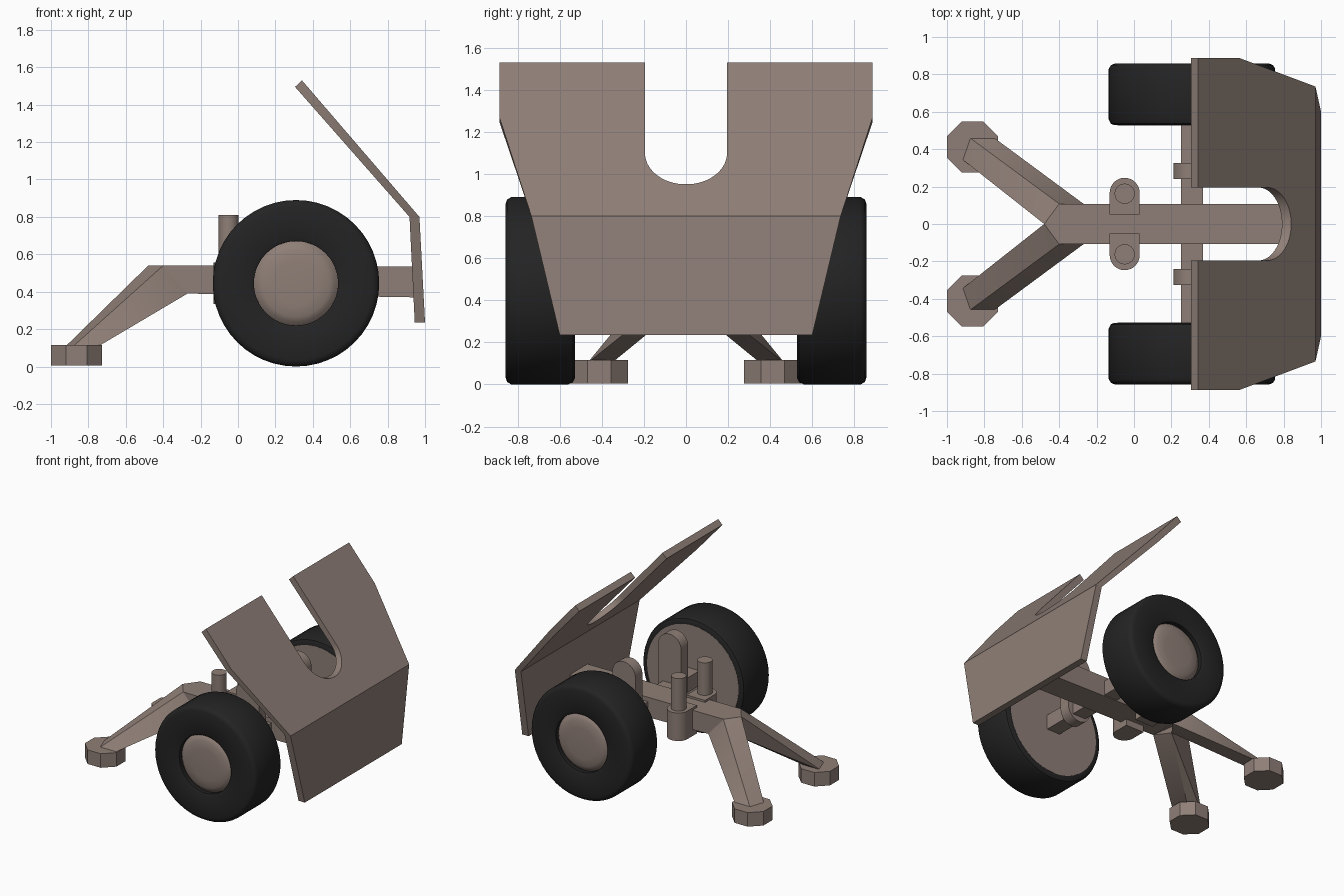
import bpy, bmesh, math

if "Cube" in bpy.data.objects:
    bpy.data.objects.remove(bpy.data.objects["Cube"])


def material(name, rgb):
    m = bpy.data.materials.new(name)
    m.diffuse_color = (*rgb, 1)
    m.use_nodes = True
    m.node_tree.nodes["Principled BSDF"].inputs["Base Color"].default_value = m.diffuse_color
    return m


METAL = material("brown_paint", (0.275, 0.212, 0.184))
RUBBER = material("black_rubber", (0.017, 0.017, 0.018))


def finish(name, bm, mat, angle=35):
    bmesh.ops.recalc_face_normals(bm, faces=bm.faces[:])
    me = bpy.data.meshes.new(name)
    bm.to_mesh(me)
    bm.free()
    me.polygons.foreach_set("use_smooth", [True] * len(me.polygons))
    me.set_sharp_from_angle(angle=math.radians(angle))
    me.materials.append(mat)
    ob = bpy.data.objects.new(name, me)
    bpy.context.collection.objects.link(ob)
    return ob


def hull(name, points, mat=METAL):
    bm = bmesh.new()
    for p in points:
        bm.verts.new(p)
    bmesh.ops.convex_hull(bm, input=bm.verts[:])
    bmesh.ops.dissolve_limit(bm, angle_limit=0.01, verts=bm.verts[:], edges=bm.edges[:])
    return finish(name, bm, mat, 30)


def loft(name, ring_a, ring_b, mat=METAL, angle=35):
    """Solid between two matching outlines."""
    bm = bmesh.new()
    a = [bm.verts.new(p) for p in ring_a]
    b = [bm.verts.new(p) for p in ring_b]
    n = len(a)
    bm.faces.new(a)
    bm.faces.new(b[::-1])
    for i in range(n):
        bm.faces.new((a[i], b[i], b[(i + 1) % n], a[(i + 1) % n]))
    return finish(name, bm, mat, angle)


def arc(cx, cy, r, start, end, n):
    out = []
    for i in range(n + 1):
        t = math.radians(start + (end - start) * i / n)
        out.append((cx + r * math.cos(t), cy + r * math.sin(t)))
    return out


def lathe(name, profile, mat, closed, cx=0.31, cz=0.445, n=48):
    """Revolve (radius, y) points around the wheel axis."""
    bm = bmesh.new()
    rings = []
    for r, y in profile:
        if r == 0:
            rings.append([bm.verts.new((cx, y, cz))] * n)
        else:
            rings.append([bm.verts.new((cx + r * math.cos(math.tau * i / n), y,
                                        cz + r * math.sin(math.tau * i / n))) for i in range(n)])
    pairs = list(zip(rings, rings[1:]))
    if closed:
        pairs.append((rings[-1], rings[0]))
    for p, q in pairs:
        for i in range(n):
            j = (i + 1) % n
            quad = list(dict.fromkeys((p[i], p[j], q[j], q[i])))
            bm.faces.new(quad)
    return finish(name, bm, mat, 40)


def extrude_z(name, outline, z0, z1, angle=35):
    return loft(name, [(x, y, z0) for x, y in outline], [(x, y, z1) for x, y in outline], METAL, angle)


# Main beam with a pointed tail
hull("main_beam", [(-0.48, 0, 0.54), (-0.27, 0, 0.39)] +
     [(x, s * 0.108, z) for s in (1, -1)
      for x, z in ((-0.40, 0.54), (-0.27, 0.39), (0.93, 0.535), (0.94, 0.37))])

# Axle
hull("axle", [(x, y, z) for x in (0.252, 0.368) for y in (-0.54, 0.54) for z in (0.387, 0.503)])

for s, side in ((1, "back"), (-1, "front")):
    # Trail leg and octagonal foot
    hull(side + "_trail_leg", [(x, s * y, z) for x, y, z in (
        (-0.48, 0, 0.54), (-0.40, 0.108, 0.54), (-0.27, 0.108, 0.39), (-0.35, 0, 0.39),
        (-0.93, 0.355, 0.10), (-0.89, 0.47, 0.10), (-0.76, 0.47, 0.10), (-0.80, 0.355, 0.10))])
    extrude_z(side + "_foot", arc(-0.863, s * 0.412, 0.148, 22.5, 337.5, 7), 0.005, 0.115, 20)

    # Rounded clamp with a vertical pin
    clamp = [(-0.13, 0.05), (0.03, 0.05)] + arc(-0.05, 0.167, 0.08, 0, 180, 16)
    extrude_z(side + "_clamp", [(x, s * y) for x, y in clamp], 0.335, 0.555)
    extrude_z(side + "_pin", arc(-0.05, s * 0.162, 0.054, 0, 345, 23), 0.54, 0.81)

    # Upright lug with round ends around the axle
    lug = arc(0.31, 0.445, 0.10, 180, 360, 16) + arc(0.31, 0.785, 0.10, 0, 180, 16)
    loft(side + "_lug", [(x, s * 0.24, z) for x, z in lug], [(x, s * 0.327, z) for x, z in lug])

    # Tyre, outer hub and inner disc
    lathe(side + "_tyre", [(r, s * y) for r, y in (
        (0.225, 0.80), (0.225, 0.85), (0.24, 0.858), (0.41, 0.858), (0.433, 0.85), (0.445, 0.83),
        (0.445, 0.56), (0.435, 0.537), (0.415, 0.528), (0.395, 0.528), (0.395, 0.56))], RUBBER, True)
    lathe(side + "_hub", [(r, s * y) for r, y in (
        (0, 0.853), (0.12, 0.852), (0.18, 0.847), (0.205, 0.835), (0.226, 0.815), (0.226, 0.79), (0, 0.79))],
        METAL, False)
    lathe(side + "_wheel_disc", [(r, s * y) for r, y in (
        (0, 0.527), (0.397, 0.527), (0.397, 0.57), (0, 0.57))], METAL, False)


# Shield: each panel is an outline of (y, t), t running up the panel
def panel(name, half, outer, inner):
    outline = half + [(-y, t) for y, t in reversed(half)]

    def place(line):
        (x0, z0), (x1, z1) = line
        return [(x0 + (x1 - x0) * t, y, z0 + (z1 - z0) * t) for y, t in outline]
    loft(name, place(outer), place(inner))


panel("lower_shield", [(0.60, 0), (0.735, 1)],
      ((1.0, 0.235), (0.97, 0.80)), ((0.945, 0.235), (0.917, 0.80)))

# Slanted upper panel with a round-bottomed slot
slot = [(0.195 * math.cos(math.radians(a)), 0.41 - 0.204 * math.sin(math.radians(a)))
        for a in range(0, 90, 6)]
panel("upper_shield", [(0.735, 0), (0.887, 0.645), (0.887, 1), (0.195, 1)] + slot,
      ((0.97, 0.80), (0.342, 1.53)), ((0.917, 0.80), (0.305, 1.495)))
